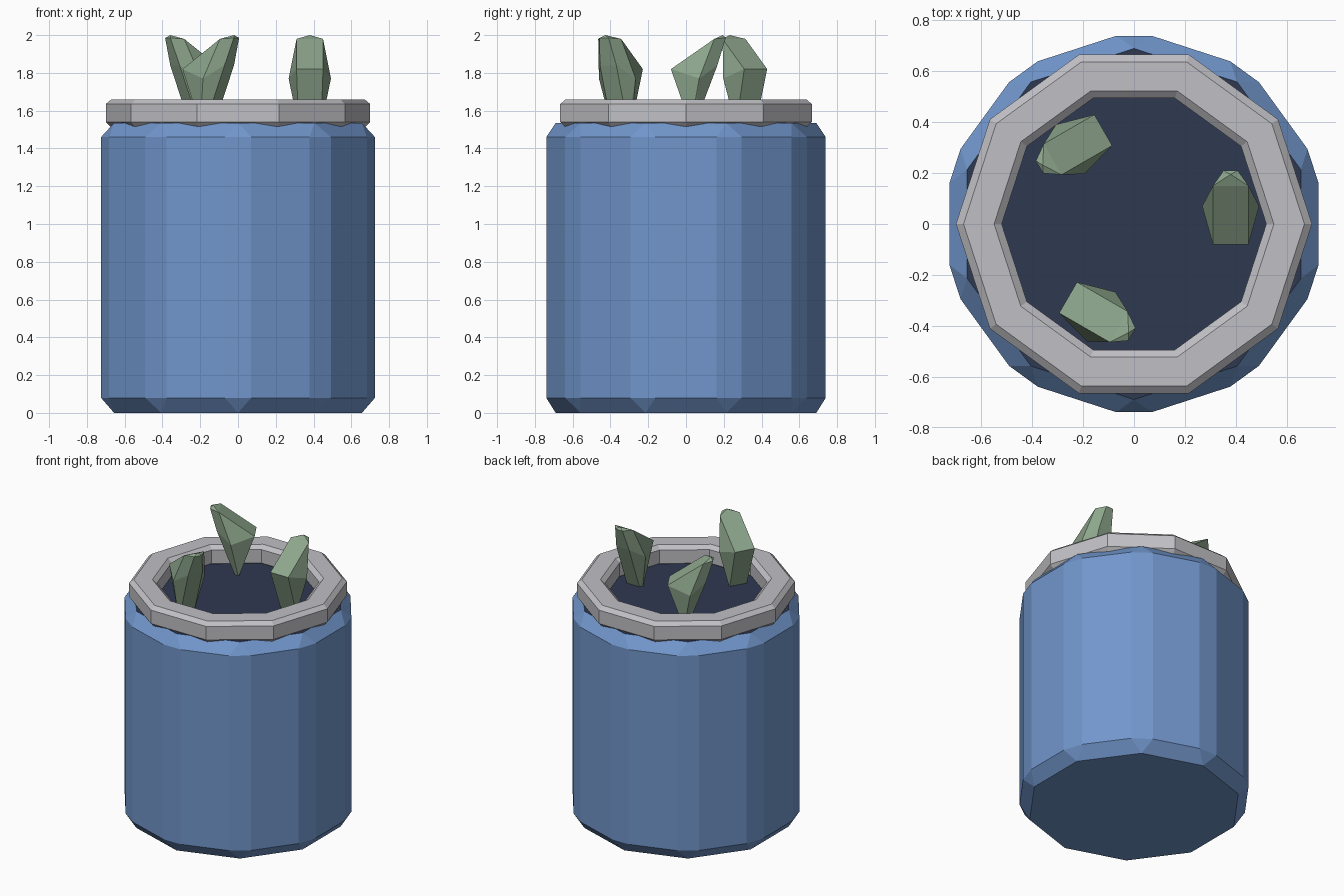
import bpy, bmesh, math
from mathutils import Vector, Matrix

if "Cube" in bpy.data.objects:
    bpy.data.objects.remove(bpy.data.objects["Cube"])

SIDES = 10
STEP = math.tau / SIDES


def material(name, color):
    m = bpy.data.materials.new(name)
    m.diffuse_color = (*color, 1)
    m.use_nodes = True
    m.node_tree.nodes["Principled BSDF"].inputs["Base Color"].default_value = m.diffuse_color
    return m


BLUE = material("barrel blue", (0.165, 0.305, 0.60))
NAVY = material("dark navy", (0.028, 0.040, 0.083))
GREY = material("rim grey", (0.53, 0.53, 0.56))
GREEN = material("sage green", (0.27, 0.385, 0.265))


def polar(r, a, z):
    return (r * math.cos(a), r * math.sin(a), z)


def finish(bm, name, *mats):
    bmesh.ops.recalc_face_normals(bm, faces=bm.faces)
    mesh = bpy.data.meshes.new(name)
    bm.to_mesh(mesh)
    bm.free()
    for m in mats:
        mesh.materials.append(m)
    ob = bpy.data.objects.new(name, mesh)
    bpy.context.collection.objects.link(ob)
    return ob


# Barrel: ten-sided drum with chamfered corners and end edges
bm = bmesh.new()
half = math.radians(5.4)
corners = [math.pi / 2 + i * STEP for i in range(SIDES)]


def end_ring(z):
    return [bm.verts.new(polar(0.69, a, z)) for a in corners]


def wall_ring(z):
    return [bm.verts.new(polar(0.743, a + s * half, z)) for a in corners for s in (-1, 1)]


base, low, high, top = end_ring(0), wall_ring(0.08), wall_ring(1.46), end_ring(1.535)
n = 2 * SIDES
for i in range(n):
    j = (i + 1) % n
    bm.faces.new((low[i], low[j], high[j], high[i]))
for end, wall in ((base, low), (top, high)):
    for i in range(SIDES):
        j = (i + 1) % SIDES
        bm.faces.new((end[i], wall[2 * i], wall[2 * i + 1]))
        bm.faces.new((end[i], wall[2 * i + 1], wall[2 * j], end[j]))
bm.faces.new(base)
lid = bm.faces.new(top)
lid.material_index = 1  # dark surface inside the rim
finish(bm, "barrel", BLUE, NAVY)

# Rim: chamfered ring, turned half a side against the barrel
bm = bmesh.new()
profile = [(0.70, 1.54), (0.70, 1.635), (0.67, 1.66), (0.55, 1.66),
           (0.52, 1.635), (0.52, 1.54), (0.55, 1.51), (0.67, 1.51)]
rings = [[bm.verts.new(polar(r, i * STEP, z)) for r, z in profile] for i in range(SIDES)]
for i in range(SIDES):
    a, b = rings[i], rings[(i + 1) % SIDES]
    for k in range(len(profile)):
        m = (k + 1) % len(profile)
        bm.faces.new((a[k], b[k], b[m], a[m]))
finish(bm, "rim", GREY)

# Crystals: one leaning wedge-shaped shard, repeated three times around the axis
# Each entry: half width, offset along the lean, height
shard = [(0.06, 0.025, 1.52), (0.05, 0.045, 1.52),
         (0.07, -0.08, 1.82), (0.112, 0.07, 1.77), (0.05, 0.166, 1.84),
         (0.07, 0.15, 1.98), (0.028, 0.21, 1.985), (0.0, 0.195, 2.0)]
for i in range(3):
    bm = bmesh.new()
    turn = Matrix.Rotation(i * math.tau / 3, 3, 'Z')
    for w, y, z in shard:
        for s in ((-1, 1) if w else (1,)):
            bm.verts.new(turn @ Vector((0.38 + s * w, y, z)))
    bmesh.ops.convex_hull(bm, input=bm.verts)
    bmesh.ops.dissolve_limit(bm, angle_limit=math.radians(3), verts=bm.verts, edges=bm.edges)
    finish(bm, f"crystal_{i + 1}", GREEN)
